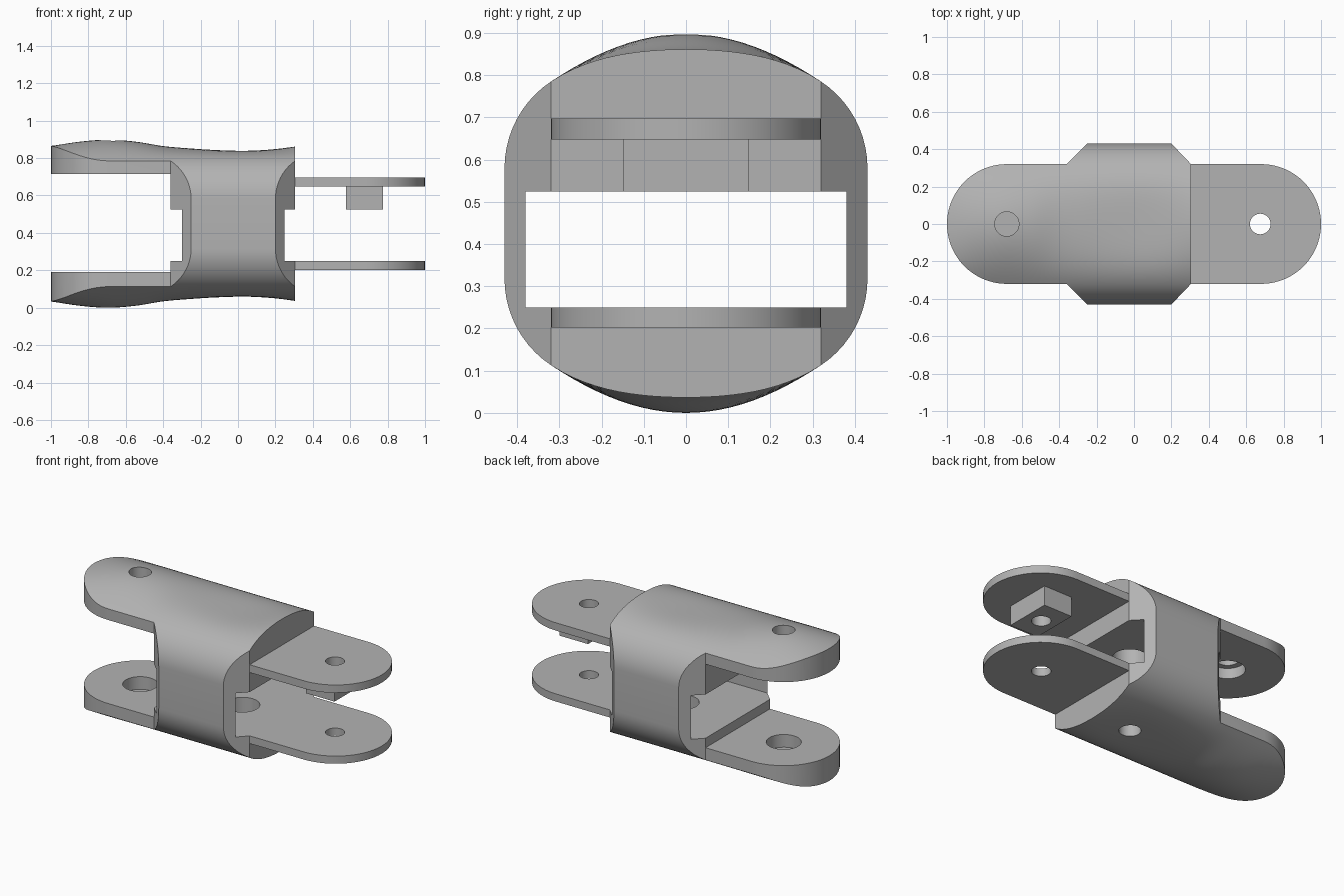
import bpy, bmesh
from math import sin, cos, pi, sqrt

if "Cube" in bpy.data.objects:
    bpy.data.objects.remove(bpy.data.objects["Cube"])

MID = 0.449      # height of the mirror plane
HALF = 0.32      # half width of arms and plates
EDGE = 0.336     # height of the shoulder above the mirror plane

grey = bpy.data.materials.new("plain_grey")
grey.use_nodes = True
grey.diffuse_color = (0.45, 0.45, 0.45, 1)
grey.node_tree.nodes["Principled BSDF"].inputs["Base Color"].default_value = (0.45, 0.45, 0.45, 1)


def finish(name, bm):
    bmesh.ops.recalc_face_normals(bm, faces=bm.faces)
    mesh = bpy.data.meshes.new(name)
    bm.to_mesh(mesh)
    bm.free()
    mesh.materials.append(grey)
    ob = bpy.data.objects.new(name, mesh)
    bpy.context.collection.objects.link(ob)
    return ob


def prism(name, outline, z0, z1):
    bm = bmesh.new()
    face = bm.faces.new([bm.verts.new((x, y, z0)) for x, y in outline])
    top = bmesh.ops.extrude_face_region(bm, geom=[face])["geom"]
    bmesh.ops.translate(bm, vec=(0, 0, z1 - z0),
                        verts=[v for v in top if isinstance(v, bmesh.types.BMVert)])
    return finish(name, bm)


def box(name, x0, x1, y, z0, z1):
    return prism(name, [(x0, -y), (x1, -y), (x1, y), (x0, y)], z0, z1)


def cylinder(name, x, r, z0, z1):
    ring = [(x + r * cos(i * pi / 24), r * sin(i * pi / 24)) for i in range(48)]
    return prism(name, ring, z0, z1)


def cut(ob, tool, operation="DIFFERENCE"):
    bpy.context.view_layer.objects.active = ob
    mod = ob.modifiers.new("cut", "BOOLEAN")
    mod.object, mod.operation, mod.solver = tool, operation, "EXACT"
    bpy.ops.object.modifier_apply(modifier=mod.name)
    bpy.data.objects.remove(tool)


def smooth(ob):
    bpy.ops.object.select_all(action="DESELECT")
    ob.select_set(True)
    bpy.context.view_layer.objects.active = ob
    bpy.ops.object.shade_smooth_by_angle(angle=pi / 7)


def round_end(cx, side):
    # half circle of plan points, from one side edge to the other
    return [(cx + side * HALF * cos(a), side * HALF * sin(a))
            for a in (-pi / 2 + pi * i / 40 for i in range(41))]


# Crown height along the length, at even steps from x = -1
CROWN = [.85, .865, .887, .898, .888, .864, .851, .842, .839, .848, .868, .89]


def crown(x):
    t = (x + 1) / 0.15
    i = max(0, min(len(CROWN) - 4, int(t)))
    t -= i
    a, b, c, d = CROWN[i:i + 4]
    return b + t / 2 * (c - a + t * (2 * a - 5 * b + 4 * c - d + t * (3 * (b - c) + d - a)))


def section(x):
    # crowned top, rounded shoulder, straight side; then mirrored round
    rise = crown(x) - MID - EDGE
    quartic = 0.1056 - rise
    quarter = []
    for i in range(13):
        u = i / 12
        quarter.append((HALF * u, EDGE + (rise - quartic) * (1 - u * u) + quartic * (1 - u ** 4)))
    r = 0.246
    start = 0.985
    for i in range(1, 11):
        a = start * (1 - i / 10)
        quarter.append((0.43 - r + r * cos(a), 0.131 + r * sin(a)))
    right = quarter + [(y, -z) for y, z in reversed(quarter)]
    return right + [(-y, z) for y, z in reversed(right[1:-1])]


# Main body: lofted sections trimmed to the plan outline
bm = bmesh.new()
steps = 56
rings = []
for k in range(steps + 1):
    x = -1.04 + 1.4 * k / steps
    rings.append([bm.verts.new((x, y, MID + z)) for y, z in section(x)])
for a, b in zip(rings, rings[1:]):
    for i in range(len(a)):
        j = (i + 1) % len(a)
        bm.faces.new((a[i], a[j], b[j], b[i]))
bm.faces.new(rings[0])
bm.faces.new(rings[-1])
body = finish("clevis_body", bm)

flank = [(-0.36, HALF), (-0.245, 0.435), (0.195, 0.435), (0.305, HALF)]
plan = round_end(-0.68, -1) + [(x, -y) for x, y in flank] + flank[::-1]
cut(body, prism("plan_cutter", plan, -0.2, 1.2), "INTERSECT")

# Fork slot and through window
cut(body, box("slot_cutter", -1.5, -0.36, 0.6, 0.19, 0.715))
cut(body, box("window_cutter", -0.5, 0.6, 0.38, 0.25, 0.525))

# Fork arm holes: counterbored above, blind pocket below
cut(body, cylinder("hole_cutter", -0.68, 0.065, 0.6, 1.1))
cut(body, cylinder("hole_cutter", -0.68, 0.1, 0.6, 0.78))
cut(body, cylinder("hole_cutter", -0.68, 0.1, 0.11, 0.3))

# Centre holes: blind pocket above, counterbored below
cut(body, cylinder("hole_cutter", 0.03, 0.1, 0.5, 0.65))
cut(body, cylinder("hole_cutter", 0.03, 0.1, 0.15, 0.3))
cut(body, cylinder("hole_cutter", 0.03, 0.062, -0.2, 0.3))
smooth(body)

# Hinge plates with pin holes
for name, z0, z1 in (("lower_plate", 0.202, 0.25), ("upper_plate", 0.648, 0.697)):
    plate = prism(name, [(0.305, -HALF)] + round_end(0.68, 1) + [(0.305, HALF)], z0, z1)
    cut(plate, cylinder("hole_cutter", 0.675, 0.055, 0, 1))
    smooth(plate)

# Spacer block under the upper plate
spacer = box("spacer_block", 0.578, 0.775, 0.148, 0.525, 0.648)
cut(spacer, cylinder("hole_cutter", 0.675, 0.055, 0, 1))
smooth(spacer)
